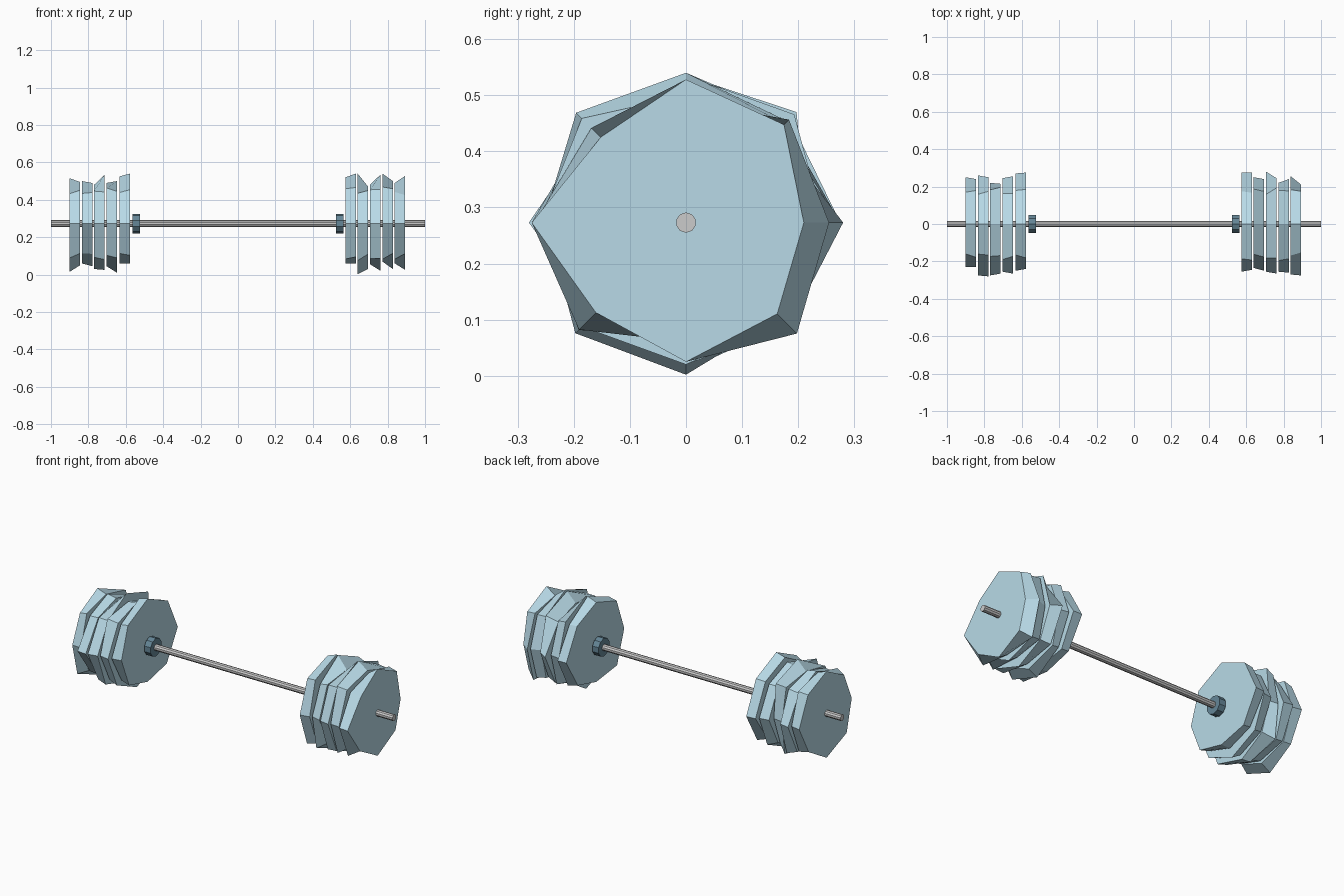
import bpy, bmesh, random
from math import cos, sin, pi

if "Cube" in bpy.data.objects:
    bpy.data.objects.remove(bpy.data.objects["Cube"])

random.seed(7)
ZC = 0.273


def material(name, rgb):
    m = bpy.data.materials.new(name)
    m.diffuse_color = (*rgb, 1)
    m.use_nodes = True
    m.node_tree.nodes["Principled BSDF"].inputs["Base Color"].default_value = m.diffuse_color
    return m


stone = material("pale_blue", (0.48, 0.70, 0.80))
dark = material("slate_blue", (0.13, 0.24, 0.31))


def loft(name, x0, x1, r0, r1, mat=None):
    """Solid between two rings of radii around the x axis; first point is the top."""
    bm = bmesh.new()
    rings = []
    for x, radii in ((x0, r0), (x1, r1)):
        n = len(radii)
        rings.append([bm.verts.new((x, r * sin(2 * pi * i / n), ZC + r * cos(2 * pi * i / n)))
                      for i, r in enumerate(radii)])
    a, b = rings
    for i in range(n):
        j = (i + 1) % n
        bm.faces.new((a[i], a[j], b[j], b[i]))
    bm.faces.new(a)
    bm.faces.new(b)
    bmesh.ops.recalc_face_normals(bm, faces=bm.faces)
    me = bpy.data.meshes.new(name)
    bm.to_mesh(me)
    bm.free()
    ob = bpy.data.objects.new(name, me)
    bpy.context.collection.objects.link(ob)
    if mat:
        me.materials.append(mat)


def ring(top, right, bottom, left):
    """Rough octagon: extents on the axes, random diagonals."""
    d = [random.uniform(0.222, 0.28) for _ in range(4)]
    return [top - ZC, d[0], right, d[1], ZC - bottom, d[2], left, d[3]]


# Bar and inner collars
loft("bar", -1, 1, [0.018] * 10, [0.018] * 10)
for s, side in ((1, "right"), (-1, "left")):
    loft("collar_" + side, s * 0.525, s * 0.565, [0.052] * 10, [0.052] * 10, dark)

# Rough-hewn plates: left x, then (top z, +y, bottom z, -y) for both faces
plates = [
    (-0.900, (.515, .25, .015, .23), (.495, .24, .05, .23)),
    (-0.835, (.500, .26, .06, .275), (.490, .25, .045, .28)),
    (-0.769, (.480, .22, .03, .275), (.535, .215, .025, .265)),
    (-0.703, (.490, .245, .045, .255), (.500, .255, .01, .265)),
    (-0.634, (.525, .27, .06, .25), (.540, .275, .06, .24)),
    (0.574, (.520, .275, .06, .255), (.540, .275, .06, .245)),
    (0.640, (.540, .25, .002, .235), (.470, .24, .03, .25)),
    (0.706, (.480, .28, .055, .255), (.535, .245, .02, .265)),
    (0.772, (.540, .22, .07, .255), (.500, .24, .03, .26)),
    (0.838, (.490, .255, .06, .27), None),
]
outer_face = [.255, .247, .21, .23, .248, .227, .275, .215]
for k, (x, a, b) in enumerate(plates):
    loft(f"plate_{k + 1}", x, x + 0.056, ring(*a), ring(*b) if b else outer_face, stone)
